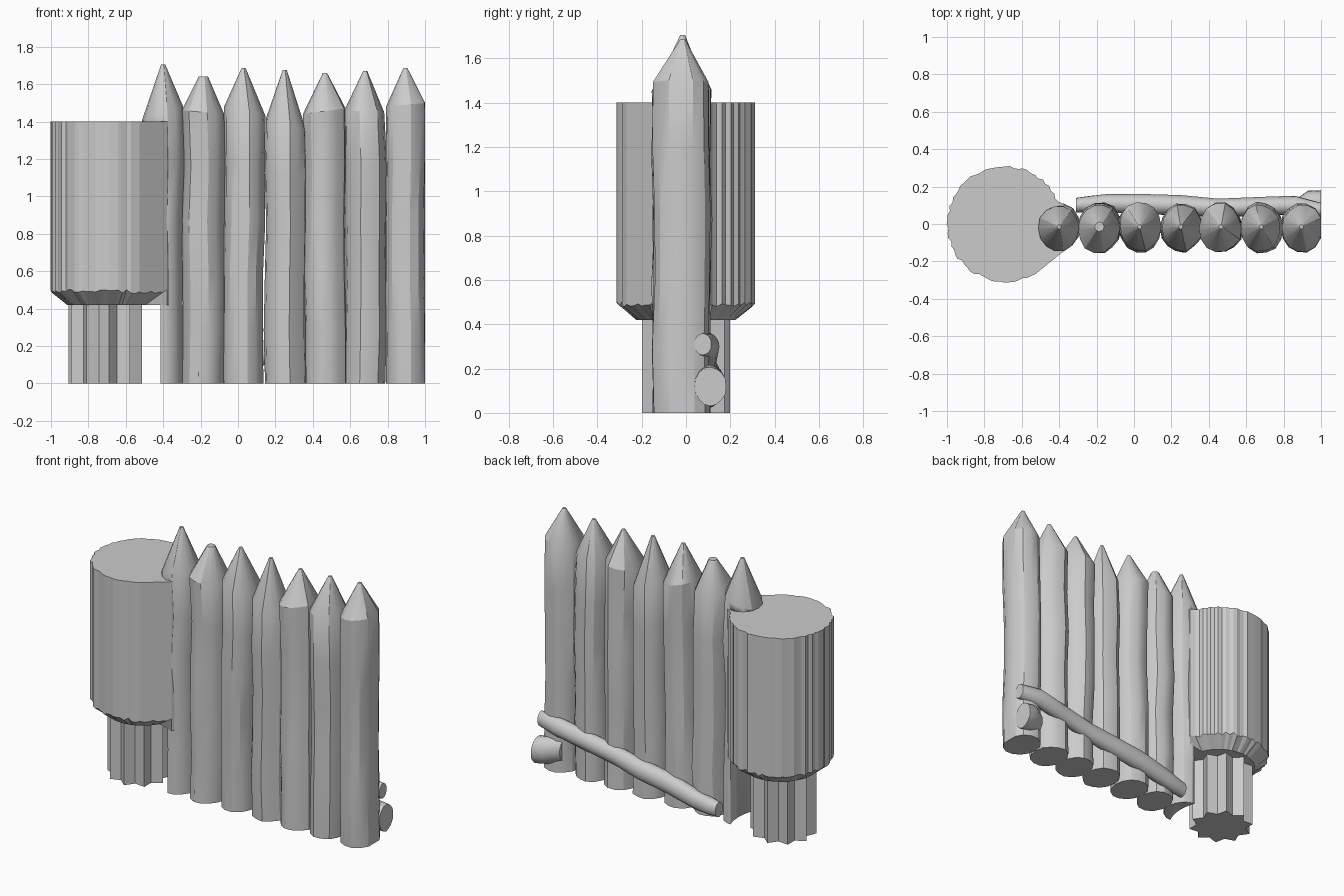
import bpy, bmesh, math, random
from mathutils import Vector

random.seed(4)
cube = bpy.data.objects.get("Cube")
if cube:
    bpy.data.objects.remove(cube, do_unlink=True)

GREY = (0.6, 0.6, 0.6, 1)
wood = bpy.data.materials.new("grey wood")
wood.use_nodes = True
wood.diffuse_color = GREY
wood.node_tree.nodes["Principled BSDF"].inputs["Base Color"].default_value = GREY


def loft(name, rings, angle=30):
    """Skin a closed solid through equal-length rings of points."""
    bm = bmesh.new()
    loops = [[bm.verts.new(p) for p in ring] for ring in rings]
    n = len(loops[0])
    for a, b in zip(loops, loops[1:]):
        for i in range(n):
            j = (i + 1) % n
            bm.faces.new((a[i], a[j], b[j], b[i]))
    bm.faces.new(loops[0][::-1])
    bm.faces.new(loops[-1])
    bmesh.ops.recalc_face_normals(bm, faces=bm.faces)
    mesh = bpy.data.meshes.new(name)
    bm.to_mesh(mesh)
    bm.free()
    mesh.materials.append(wood)
    obj = bpy.data.objects.new(name, mesh)
    bpy.context.collection.objects.link(obj)
    activate(obj)
    bpy.ops.object.shade_smooth_by_angle(angle=math.radians(angle))
    return obj


def activate(obj):
    bpy.ops.object.select_all(action='DESELECT')
    obj.select_set(True)
    bpy.context.view_layer.objects.active = obj


def turn(n):
    return [math.tau * i / n for i in range(n)]


# Sharpened stakes: x, tip height, left and right shoulder heights
STAKES = [(-0.40, 1.705, 1.41, 1.48), (-0.185, 1.64, 1.46, 1.44),
          (0.03, 1.685, 1.48, 1.43), (0.25, 1.675, 1.42, 1.35),
          (0.465, 1.66, 1.44, 1.47), (0.68, 1.67, 1.46, 1.45),
          (0.895, 1.685, 1.48, 1.50)]


def stake(index, x, tip, low, high):
    angles = turn(14)
    lumps = [random.uniform(0.95, 1.03) for _ in angles]
    rings = []
    for level in (0, 0.2, 0.4, 0.6, 0.8, 1):
        dx, dy = random.uniform(-0.006, 0.006), random.uniform(-0.008, 0.008)
        size = random.uniform(0.97, 1.02)
        ring = []
        for a, lump in zip(angles, lumps):
            r = size * lump * random.uniform(0.985, 1.015)
            px = x + dx + 0.113 * r * math.cos(a)
            top = low + (high - low) * (1 + math.cos(a)) / 2
            ring.append((min(px, 1), -0.02 + dy + 0.13 * r * math.sin(a), top * level))
        rings.append(ring)
    blunt = 0.025 if index == 1 else 0.011
    rings.append([(x + blunt * math.cos(a), -0.015 + blunt * math.sin(a), tip) for a in angles])
    return loft(f"stake_{index + 1}", rings, 28)


stakes = [stake(i, *s) for i, s in enumerate(STAKES)]


# Round logs lying behind the stakes
def log(name, points):
    rings = []
    for i, (x, y, z, r) in enumerate(points):
        ring = []
        for a in turn(16):
            k = r * random.uniform(0.97, 1.03)
            ring.append((x, y + 0.9 * k * math.cos(a), z + 1.1 * k * math.sin(a)))
        rings.append(ring)
    return loft(name, rings, 40)


RAIL = [(1, 0.075, 0.31, 0.044), (0.86, 0.1, 0.3, 0.055), (0.7, 0.095, 0.27, 0.055),
        (0.45, 0.085, 0.22, 0.055), (0.25, 0.1, 0.18, 0.06), (0.05, 0.105, 0.15, 0.06),
        (-0.15, 0.11, 0.1, 0.055), (-0.24, 0.105, 0.08, 0.05), (-0.31, 0.1, 0.07, 0.045)]
log("sloping_rail", RAIL)
log("log_stub", [(1, 0.11, 0.12, 0.08), (0.93, 0.105, 0.13, 0.08), (0.84, 0.05, 0.14, 0.07)])

# Tower drum: ridged bark, flattened towards the fence, bevelled underneath
CX = -0.69
outline = []
for a in turn(80):
    d = math.degrees(a)
    if 301 < d < 335:
        # flat between the drum and its projecting corner
        t = (d - 301) / 34
        p = Vector((0.16 + 0.16 * t, -0.27 + 0.13 * t))
    elif d >= 335 or d < 22:
        p = Vector((0.32, 0.32 * math.tan(a)))
    else:
        p = Vector((math.cos(a), math.sin(a))) * random.uniform(0.301, 0.315)
    outline.append(p)


def under(p):
    return p if p.x > 0.29 else p.normalized() * 0.225


ragged = [0.49 + random.uniform(-0.012, 0.012) for _ in outline]
loft("tower_drum", [
    [(CX + under(p).x, under(p).y, 0.42) for p in outline],
    [(CX + p.x, p.y, z) for p, z in zip(outline, ragged)],
    [(CX + p.x, p.y, 1.4) for p in outline]], 12)

# Fluted core below the drum
core = [(0.2 if i % 2 else 0.155, a + 0.1) for i, a in enumerate(turn(20))]
loft("tower_core", [[(-0.71 + r * math.cos(a), r * math.sin(a), z) for r, a in core]
                    for z in (0, 0.43)], 10)

# Hollow the first stake where the drum meets it
cutter = loft("drum_cutter", [[(CX + 0.31 * math.cos(a), 0.31 * math.sin(a), z)
                               for a in turn(48)] for z in (-0.2, 1.39)])
cutter.hide_render = True
cut = stakes[0].modifiers.new("drum cut", 'BOOLEAN')
cut.operation = 'DIFFERENCE'
cut.solver = 'EXACT'
cut.object = cutter
activate(stakes[0])
bpy.ops.object.modifier_move_to_index(modifier=cut.name, index=0)
bpy.ops.object.modifier_apply(modifier=cut.name)
bpy.data.objects.remove(cutter, do_unlink=True)
